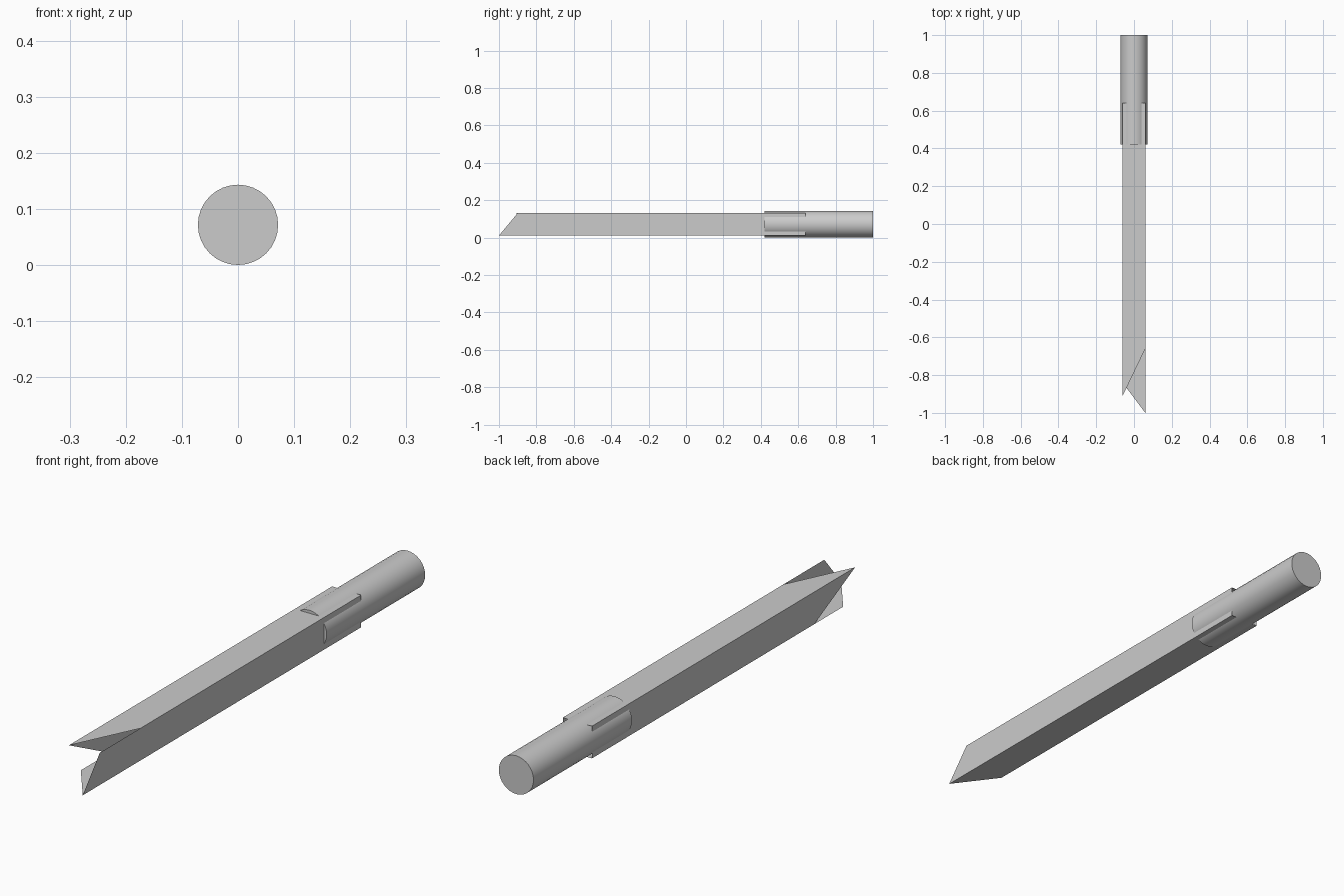
import bpy
import bmesh
import math
from mathutils import Matrix

cube = bpy.data.objects.get("Cube")
if cube:
    bpy.data.objects.remove(cube, do_unlink=True)

RADIUS = 0.0715        # round shaft
HALF = 0.06            # half width of the square sleeve
AXIS_Z = RADIUS
SLEEVE_BACK = 0.64

grey = bpy.data.materials.new("light_grey")
grey.use_nodes = True
colour = (0.6, 0.6, 0.6, 1.0)
grey.diffuse_color = colour
grey.node_tree.nodes["Principled BSDF"].inputs["Base Color"].default_value = colour


def add_object(name, bm):
    mesh = bpy.data.meshes.new(name)
    bm.to_mesh(mesh)
    bm.free()
    mesh.materials.append(grey)
    obj = bpy.data.objects.new(name, mesh)
    bpy.context.collection.objects.link(obj)
    return obj


# Round capped shaft at the back
bm = bmesh.new()
front, back = 0.42, 1.0
place = (Matrix.Translation((0, (front + back) / 2, AXIS_Z))
         @ Matrix.Rotation(math.radians(90), 4, 'X'))
bmesh.ops.create_cone(bm, cap_ends=True, segments=32, radius1=RADIUS,
                      radius2=RADIUS, depth=back - front, matrix=place)
shaft = add_object("round_shaft", bm)
bpy.ops.object.select_all(action='DESELECT')
shaft.select_set(True)
bpy.context.view_layer.objects.active = shaft
bpy.ops.object.shade_smooth_by_angle(angle=math.radians(30))

# Open square sleeve: four thin walls, each with its own slanted front edge.
# Every wall lists the y of its front edge at its first and second corner.
corners = [(-HALF, -HALF), (HALF, -HALF), (HALF, HALF), (-HALF, HALF)]
front_edges = [(-0.84, -1.0),    # bottom
               (-1.0, -0.90),    # left side
               (-0.66, -0.91),   # top
               (-0.91, -0.67)]   # right side

bm = bmesh.new()
for i, (y_a, y_b) in enumerate(front_edges):
    (xa, za), (xb, zb) = corners[i], corners[(i + 1) % 4]
    wall = [(xa, y_a, za), (xb, y_b, zb), (xb, SLEEVE_BACK, zb), (xa, SLEEVE_BACK, za)]
    bm.faces.new([bm.verts.new((x, y, z + AXIS_Z)) for x, y, z in wall])

# Point every wall outwards
bm.normal_update()
for face in bm.faces:
    out = face.calc_center_median()
    if face.normal.x * out.x + face.normal.z * (out.z - AXIS_Z) < 0:
        face.normal_flip()
add_object("square_sleeve", bm)
